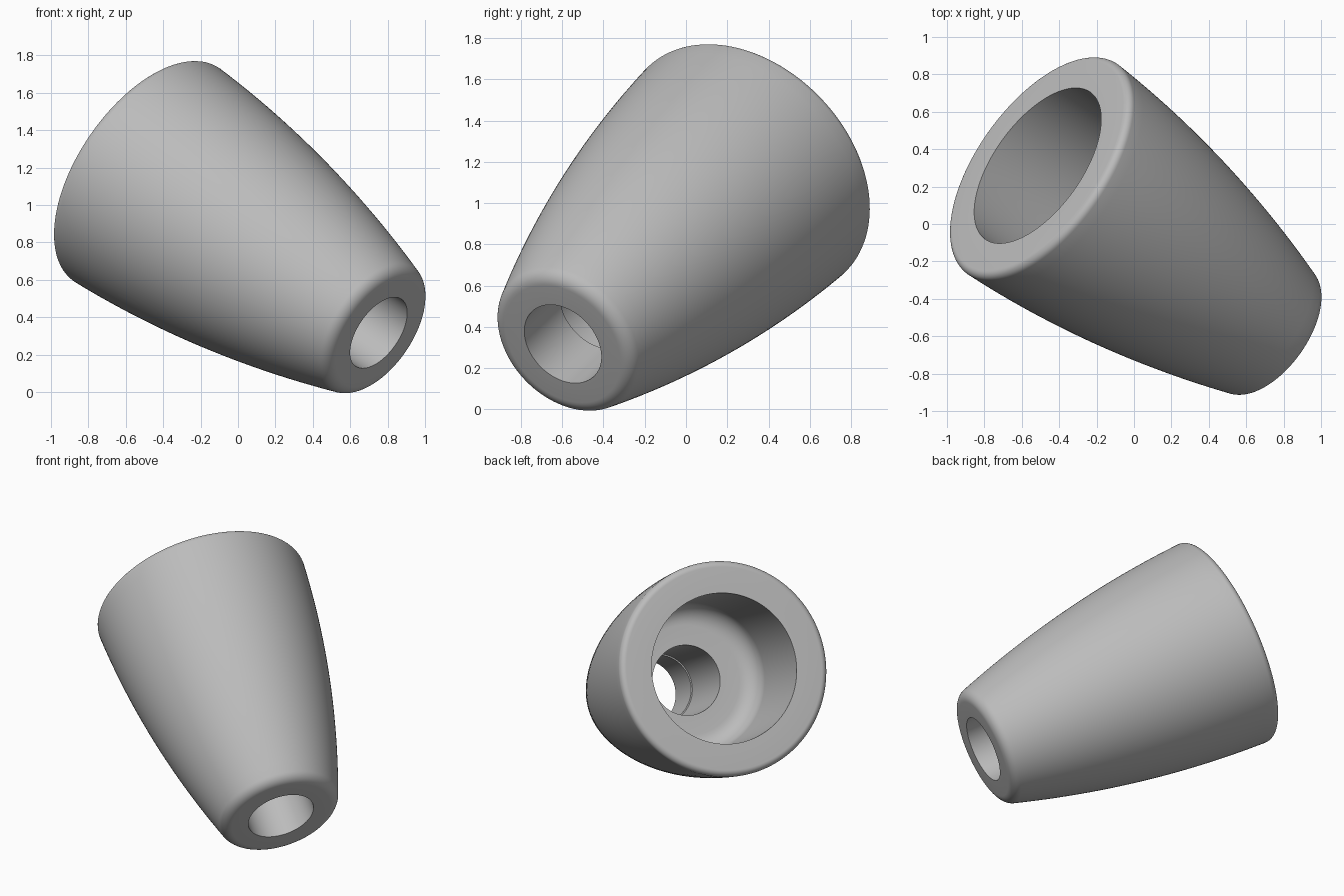
import bpy, bmesh
from math import sin, cos, pi, radians
from mathutils import Vector

cube = bpy.data.objects.get("Cube")
if cube:
    bpy.data.objects.remove(cube, do_unlink=True)

# Satin grey, used for the whole part
grey = bpy.data.materials.new("satin_grey")
grey.use_nodes = True
colour = (0.5, 0.5, 0.5, 1)
grey.diffuse_color = colour
grey.node_tree.nodes["Principled BSDF"].inputs["Base Color"].default_value = colour

# Centres of the narrow and wide end faces
NARROW = Vector((0.752, -0.597, 0.317))
WIDE = Vector((-0.515, 0.312, 1.18))
axis = WIDE - NARROW
LENGTH = axis.length
SEGMENTS = 128


def arc(cr, ch, radius, start, end, steps=8):
    """Arc points (radius, height) between two angles in degrees."""
    angles = [radians(start + (end - start) * i / steps) for i in range(steps + 1)]
    return [(cr + radius * cos(a), ch + radius * sin(a)) for a in angles]


def bulged_side(r0, h0, r1, h1, bulge, steps=24):
    """Gently convex flank between two points."""
    return [(r0 + (r1 - r0) * t + 4 * bulge * t * (1 - t), h0 + (h1 - h0) * t)
            for t in (i / steps for i in range(1, steps))]


# Closed wall section: flank, rim, cavity, floor, stepped bore
BORE, BORE_WIDE, CAVITY = 0.217, 0.225, 0.483
FLOOR, STEP = LENGTH - 0.83, 0.34
lower_round = arc(0.325, 0.075, 0.075, -90, -17)
upper_round = arc(0.65, LENGTH - 0.04, 0.04, -2, 90)
floor_round = arc(CAVITY - 0.13, FLOOR + 0.13, 0.13, 0, -90)
section = [(BORE, 0)] + lower_round
section += bulged_side(*lower_round[-1], *upper_round[0], 0.055)
section += upper_round + [(CAVITY, LENGTH)] + floor_round
section += [(BORE_WIDE, FLOOR), (BORE_WIDE, STEP), (BORE, STEP)]

# Lathe the section around its axis
bm = bmesh.new()
rings = [[bm.verts.new((r * cos(2 * pi * k / SEGMENTS), r * sin(2 * pi * k / SEGMENTS), h))
          for k in range(SEGMENTS)] for r, h in section]
for i, ring in enumerate(rings):
    following = rings[(i + 1) % len(rings)]
    for k in range(SEGMENTS):
        n = (k + 1) % SEGMENTS
        bm.faces.new((ring[k], ring[n], following[n], following[k]))
bmesh.ops.recalc_face_normals(bm, faces=bm.faces)
mesh = bpy.data.meshes.new("tapered_sleeve")
bm.to_mesh(mesh)
bm.free()
mesh.materials.append(grey)

# Tilt the sleeve onto its slanted axis
sleeve = bpy.data.objects.new("tapered_sleeve", mesh)
bpy.context.collection.objects.link(sleeve)
sleeve.rotation_euler = axis.to_track_quat('Z', 'Y').to_euler()
sleeve.location = NARROW
bpy.context.view_layer.objects.active = sleeve
sleeve.select_set(True)
bpy.ops.object.shade_smooth_by_angle(angle=radians(30))
